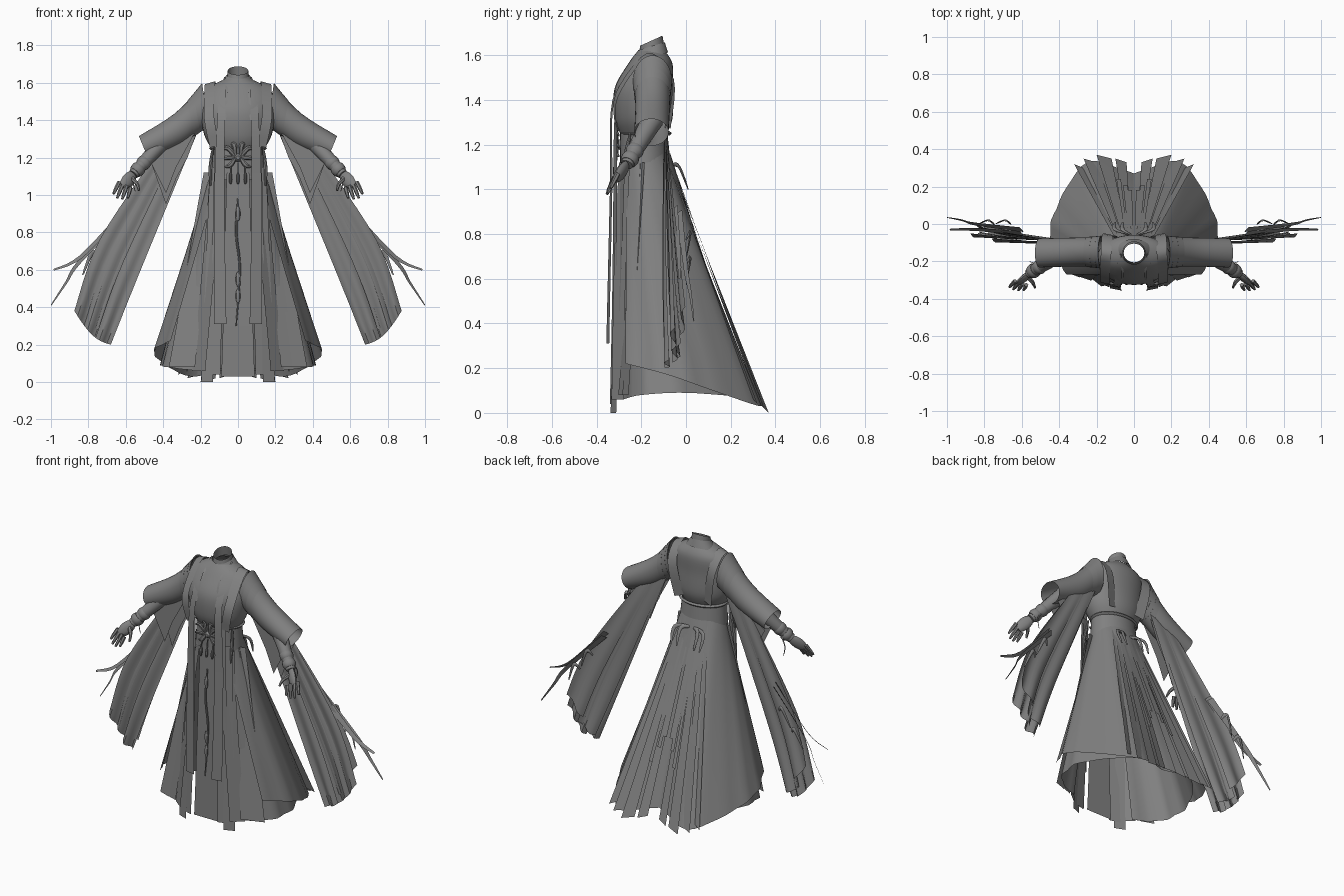
import bpy, bmesh
from math import sin, cos, pi, radians
from mathutils import Vector

old = bpy.data.objects.get("Cube")
if old:
    bpy.data.objects.remove(old)

cloth = bpy.data.materials.new("grey cloth")
cloth.use_nodes = True
grey = (0.22, 0.22, 0.22, 1)
cloth.diffuse_color = grey
cloth.node_tree.nodes["Principled BSDF"].inputs["Base Color"].default_value = grey


def spline(points, steps=5):
    """Smooth path through points of any dimension."""
    points = [Vector(p) for p in points]
    last = len(points) - 1
    path = []
    for i in range(last):
        start, end = points[i], points[i + 1]
        leave = (end - points[max(i - 1, 0)]) / 2
        arrive = (points[min(i + 2, last)] - start) / 2
        for k in range(steps):
            t = k / steps
            ease = t * t * (3 - 2 * t)
            path.append(start.lerp(end, ease) + leave * t * (1 - t) ** 2 - arrive * t * t * (1 - t))
    return path + [points[last]]


def fractions(count):
    return [i / count for i in range(count + 1)]


def skin(name, rows, closed=False, mirror=True, caps=False):
    """Skin rows of points into a smooth surface."""
    bm = bmesh.new()
    grid = [[bm.verts.new(p) for p in row] for row in rows]
    for above, below in zip(grid, grid[1:]):
        for j in range(0 if closed else 1, len(above)):
            bm.faces.new((above[j - 1], above[j], below[j], below[j - 1]))
    if caps:
        bm.faces.new(grid[0])
        bm.faces.new(grid[-1])
    bmesh.ops.recalc_face_normals(bm, faces=bm.faces)
    mesh = bpy.data.meshes.new(name)
    bm.to_mesh(mesh)
    bm.free()
    mesh.materials.append(cloth)
    part = bpy.data.objects.new(name, mesh)
    bpy.context.collection.objects.link(part)
    if mirror:
        part.modifiers.new("other side", 'MIRROR')
    bpy.ops.object.select_all(action='DESELECT')
    part.select_set(True)
    bpy.context.view_layer.objects.active = part
    bpy.ops.object.shade_smooth_by_angle(angle=radians(40))


def ellipse(centre, across, along, sides=32):
    turns = [2 * pi * i / sides for i in range(sides)]
    return [Vector(centre) + Vector(across) * cos(a) + Vector(along) * sin(a) for a in turns]


def cord(name, points, start, end, bulge=0.0, flat=1.0, sides=8, mirror=True):
    """Round length whose radius runs from start to end, plus a bulge in the middle."""
    path = spline(points)
    rows = []
    for i, p in enumerate(path):
        t = i / (len(path) - 1)
        radius = start + (end - start) * t + bulge * sin(pi * t)
        heading = (path[min(i + 1, len(path) - 1)] - path[max(i - 1, 0)]).normalized()
        across = heading.cross(Vector((0, 1, .3))).normalized()
        rows.append(ellipse(p, across * radius, heading.cross(across) * radius * flat, sides))
    skin(name, rows, True, mirror, True)


def ribbon(name, points, start, end, side=(1, 0, 0), mirror=True):
    """Flat band whose half width runs from start to end."""
    path = spline(points)
    rows = []
    for i, p in enumerate(path):
        half = Vector(side) * (start + (end - start) * i / (len(path) - 1))
        rows.append([p - half, p + half])
    skin(name, rows, mirror=mirror)


def body(name, profile, tilt=0.0):
    """Oval rings from (height, centre y, half width, half depth)."""
    rows = [ellipse((0, y, z), (wide, 0, 0), (0, deep, deep * tilt))
            for z, y, wide, deep in spline(profile)]
    skin(name, rows, True, False)


# Bodice, neck and sash
body("bodice", [(1.24, -.19, .135, .1), (1.32, -.19, .18, .13), (1.45, -.19, .2, .13),
                (1.56, -.16, .175, .1), (1.62, -.155, .07, .06)])
body("neck", [(1.6, -.155, .06, .06), (1.665, -.155, .055, .05)], .45)
body("collar", [(1.59, -.155, .1, .075), (1.64, -.155, .06, .06)], .3)
body("sash", [(1.08, -.18, .155, .115), (1.27, -.19, .14, .105)])
for z in (1.1, 1.25):
    body("sash_cord", [(z + s, -.18, .155 - abs(s), .116 - abs(s)) for s in (-.01, 0, .01)])


def skirt(name, edge, sweep, fold):
    """Half skirt from centre back round to the front, with folds growing downward."""
    path = spline(edge, 6)
    rows = []
    for t in fractions(10):
        row = []
        for i, low in enumerate(path):
            u = i / (len(path) - 1)
            high = Vector((.14 * sin(sweep * u), .11 * cos(sweep * u) - .18, 1.16))
            p = high.lerp(low, t)
            p.x *= 1 + fold * t * u * sin(i * pi / 2)
            row.append(p)
        rows.append(row)
    skin(name, rows)


# Outer skirt and under skirt, both open at the front
skirt("outer_skirt", [(0, .27, .08), (.06, .29, .07), (.25, .33, .03), (.4, .12, .1),
                      (.45, -.08, .17), (.36, -.27, .22)], 2.5, .015)
skirt("under_skirt", [(0, .25, .08), (.2, .28, .07), (.4, 0, .09), (.38, -.2, .08),
                      (.22, -.28, .06)], 2.6, .03)

# Train panels with jagged tips, and narrow ribbons lying over the back
for left, wide, y, z in ((.04, .06, .35, .02), (.12, .08, .37, 0), (.2, .07, .35, .02), (.27, .05, .32, .04)):
    rows = []
    for t in fractions(8):
        row = []
        for u in fractions(2):
            x = left + wide * u
            slant = .02 * (1 - u)
            row.append(Vector((x * .3, -.06 - x * .08, 1.13)).lerp(Vector((x, y - slant, z + slant)), t))
        rows.append(row)
    skin("train_panel", rows)
for x in (.03, .06, .1):
    waist = Vector((x * .4, -.06, 1.1))
    ribbon("back_ribbon", [waist, waist.lerp(Vector((x, .37, .02)), .5 + x * 2)], .006, .012)

# Back bow at the waist
for x in (.06, .1):
    cord("back_bow", [(.01, -.06, 1.11), (x, -.03, 1.1), (x, .01, 1)], .006, .004, .007, .5)

# Front apron, stoles and skirt panels
ribbon("apron", [(0, -.295, 1.12), (0, -.31, .5), (0, -.315, .03)], .06, .09, mirror=False)
ribbon("long_stole", [(.1, -.315, 1.3), (.11, -.32, .6), (.13, -.33, .04)], .025, .035, (1, .3, 0))
ribbon("short_stole", [(.075, -.21, 1.6), (.09, -.325, 1.4), (.1, -.335, 1), (.095, -.35, .31)],
       .015, .033, (1, .2, 0))
ribbon("side_stole", [(.13, -.28, 1.15), (.165, -.325, 0)], .02, .032, (1, .4, 0))
ribbon("front_panel", [(.12, -.275, 1.12), (.15, -.295, .7), (.21, -.305, .06)], .03, .035, (1, .8, 0))
for x in (.27, .33):
    ribbon("front_pleat", [(x / 2, x * .3 - .29, 1.12), (x, x * .3 - .37, .08)], .018, .04, (1, .35, 0))

# Vest edges running over the shoulders and down the back
ribbon("vest_border", [(.125, -.31, 1.26), (.155, -.31, 1.42), (.15, -.17, 1.6), (.14, -.06, 1.5),
                       (.1, -.075, 1.28)], .025, .03, (1, .2, -.3))
ribbon("vest_inner_border", [(.07, -.325, 1.4), (.06, -.27, 1.55), (.07, -.16, 1.63)], .006, .006)

# Wide sleeve between its upper and lower lines, with bands at the shoulder
upper = spline([(.19, -.15, 1.585), (.34, -.15, 1.435), (.53, -.155, 1.315)])
under = spline([(.16, -.15, 1.38), (.3, -.15, 1.27), (.48, -.155, 1.195)])
skin("sleeve", [ellipse((a + b) / 2, (a - b) / 2, (0, .077, 0)) for a, b in zip(upper, under)], True)
for i in range(3):
    rows = []
    for end, grow in ((i, 1.04), (i, 1.14 - .03 * i), (i + 1, 1.1 - .03 * i)):
        a, b = upper[end], under[end]
        rows.append(ellipse((a + b) / 2, (a - b) * grow / 2, (0, .077 * grow, 0)))
    skin("shoulder_band", rows, True)

# Cloth hanging from the underside of the sleeve
for y, lift in ((-.19, .06), (-.115, 0)):
    seam = [Vector((x, y, 1.53 - x * .7)) for x in (.2, .3, .38, .48)]
    edge = [(.27, y, 1.2 + lift), (.33, y, 1.09 + lift), (.385, y, .95 + lift), (.46, y, 1.16)]
    skin("sleeve_drop", [[a.lerp(Vector(b), t) for a, b in zip(seam, edge)] for t in fractions(2)])

# Trailing sleeve: broad overlapping panels between an inner and an outer edge
inner = spline([(.19, -.1, 1.4), (.52, -.1, .6), (.68, -.085, .2)], 6)
outer = spline([(.42, -.09, 1.24), (.74, -.06, .76), (.875, -.04, .38)], 6)
for first, wide, rows_used, shift in ((0, .42, 13, -.01), (.34, .4, 13, .01), (.64, .36, 13, -.01),
                                      (.05, .55, 12, .04), (.5, .5, 11, .05)):
    rows = []
    for k in range(rows_used):
        t = k / 12
        row = []
        for u in fractions(8):
            across = first + wide * u
            p = inner[k].lerp(outer[k], across)
            p.y += t * (shift + .018 * sin(2 * pi * u))
            p.z -= .04 * t * sin(pi * min(across, 1))
            row.append(p)
        rows.append(row)
    skin("trailing_sleeve", rows)

# Loose ribbons and bows streaming from the sleeves
ribbon("sleeve_ribbon_low", [(.6, -.03, .9), (.85, 0, .64), (.92, .02, .53), (1, .035, .41)],
       .018, .003, (.6, .7, .5))
ribbon("sleeve_ribbon_high", [(.6, -.05, .92), (.84, -.03, .67), (.985, -.03, .6)], .018, .006, (.5, .7, .6))
for x in (.66, .75):
    z = 1.6 - 1.25 * x
    cord("ribbon_bow", [(x, 0, z), (x + .03, .02, z + .03), (x + .08, 0, z - .09)], .006, .003, .006, .4)

# Forearm with cuff wraps
shoulder, wrist = Vector((.38, -.15, 1.31)), Vector((.56, -.265, 1.11))
cord("forearm", [shoulder, wrist], .05, .028, sides=12)
for t in (.7, .88):
    cord("cuff_wrap", [shoulder.lerp(wrist, t - .07), shoulder.lerp(wrist, t + .07)], .036, .032, .006, sides=12)
ribbon("wrist_tie", [(.53, -.21, 1.13), (.56, -.2, 1.08), (.55, -.2, 1.02)], .006, .002)

# Hand: flattened palm, four spread fingers and a thumb
cord("palm", [wrist, (.615, -.315, 1.045)], .024, .022, .014, .5, 10)
for i, length in enumerate((.08, .095, .09, .07)):
    spread = .02 * (1.5 - i)
    knuckle = Vector((.605 + spread, -.315 + spread / 3, 1.055 + spread / 2))
    tip = knuckle + Vector((.3 + spread * 3, -.4, -.8)) * length
    cord("finger", [knuckle, tip], .011, .006, .002, sides=6)
cord("thumb", [(.57, -.28, 1.09), (.54, -.315, 1.06), (.53, -.34, 1.025)], .014, .006, sides=6)

# Belt ornament: round boss, curled petals and tassels
cord("buckle", [(0, -.28, 1.2), (0, -.318, 1.2)], .02, .01, .008, sides=12, mirror=False)
for x, z in ((.09, 1.24), (.095, 1.19), (.07, 1.15), (.035, 1.26)):
    cord("buckle_petal", [(.012, -.305, 1.2), (x * .6, -.31, z + .01), (x, -.298, z)], .006, .003, .009, .5, 6)
for x in (0, .04):
    cord("belt_tassel_string", [(x, -.307, 1.17), (x, -.315, 1.1)], .004, .004)
    cord("belt_tassel", [(x, -.315, 1.12), (x, -.32, 1.06)], .003, .004, .006)

# Knotted cord hanging down the apron, and tassels at the hips
cord("apron_cord", [(0, -.31, .98), (-.01, -.315, .8), (.01, -.318, .6), (-.01, -.32, .3)],
     .004, .003, .003, mirror=False)
for z in (.9, .55, .46):
    cord("cord_knot", [(0, -.32, z + .04), (0, -.32, z - .04)], .003, .003, .01, .6, mirror=False)
cord("hip_tassel", [(.135, -.25, 1.25), (.147, -.27, 1.15), (.147, -.285, 1.05)], .004, .004, .006)
